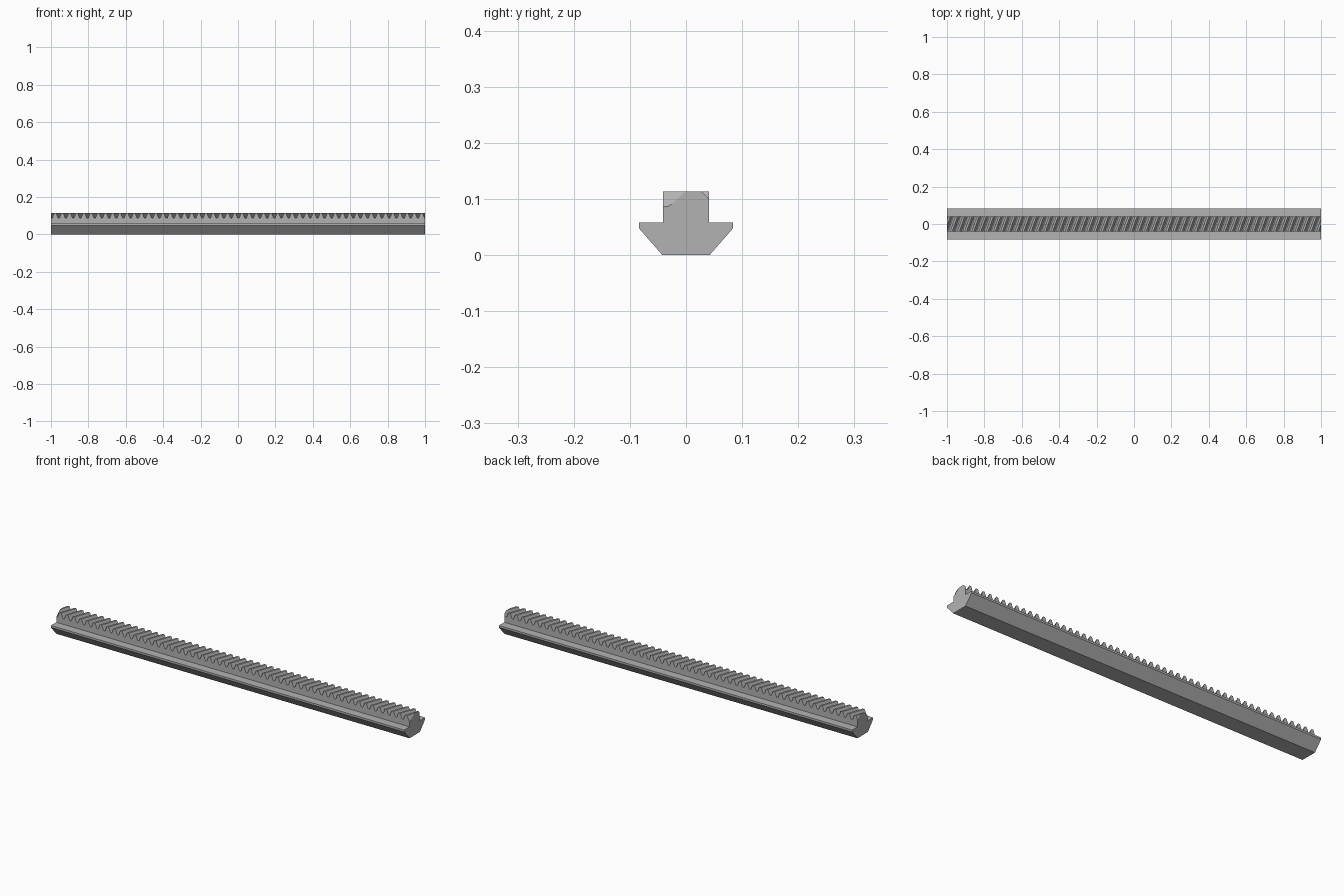
import bpy
import bmesh
import math

cube = bpy.data.objects.get("Cube")
if cube:
    bpy.data.objects.remove(cube, do_unlink=True)

HALF = 1.0                        # half the bar length
NECK = 0.041                      # half the neck width
SHOULDER, TIP = 0.058, 0.113      # bottom and top of the neck
PITCH = 0.0384
SLANT = math.tan(math.radians(19.5))

steel = bpy.data.materials.new("grey steel")
steel.use_nodes = True
colour = (0.45, 0.45, 0.45, 1)
steel.diffuse_color = colour
steel.node_tree.nodes["Principled BSDF"].inputs["Base Color"].default_value = colour


def sweep(name, sections):
    """Skin a row of matching closed sections and trim both ends square."""
    bm = bmesh.new()
    rings = [[bm.verts.new(p) for p in s] for s in sections]
    n = len(rings[0])
    for a, b in zip(rings, rings[1:]):
        for i in range(n):
            j = (i + 1) % n
            bm.faces.new((a[i], a[j], b[j], b[i]))
    bm.faces.new(rings[0])
    bm.faces.new(rings[-1])
    for side in (-1, 1):
        bmesh.ops.bisect_plane(bm, geom=bm.verts[:] + bm.edges[:] + bm.faces[:],
                               dist=1e-6, plane_co=(side * HALF, 0, 0),
                               plane_no=(side, 0, 0), clear_outer=True)
        rim = [e for e in bm.edges if e.is_boundary]
        if rim:
            bmesh.ops.contextual_create(bm, geom=rim)
    bmesh.ops.recalc_face_normals(bm, faces=bm.faces[:])
    mesh = bpy.data.meshes.new(name)
    bm.to_mesh(mesh)
    bm.free()
    mesh.materials.append(steel)
    obj = bpy.data.objects.new(name, mesh)
    bpy.context.collection.objects.link(obj)
    return obj


# Dovetail base rail
half_profile = [(0.042, 0), (0.084, 0.048), (0.084, SHOULDER)]
outline = half_profile + [(-y, z) for y, z in reversed(half_profile)]
sweep("base_rail", [[(x, y, z) for y, z in outline] for x in (-HALF, HALF)])

# Neck with slanted teeth: one groove profile repeated along the bar
half_groove = [(0.003, 0.087), (0.0055, 0.091), (0.014, TIP)]
groove = [(-u, z) for u, z in reversed(half_groove)] + half_groove
last_groove = HALF + NECK * SLANT
stations = [(last_groove + k * PITCH + u, z)
            for k in range(-55, 3) for u, z in groove]
sections = []
for x, z in stations:
    xf, xb = x - NECK * SLANT, x + NECK * SLANT
    sections.append([(xf, -NECK, SHOULDER), (xb, NECK, SHOULDER),
                     (xb, NECK, z), (xf, -NECK, z)])
sweep("toothed_neck", sections)
